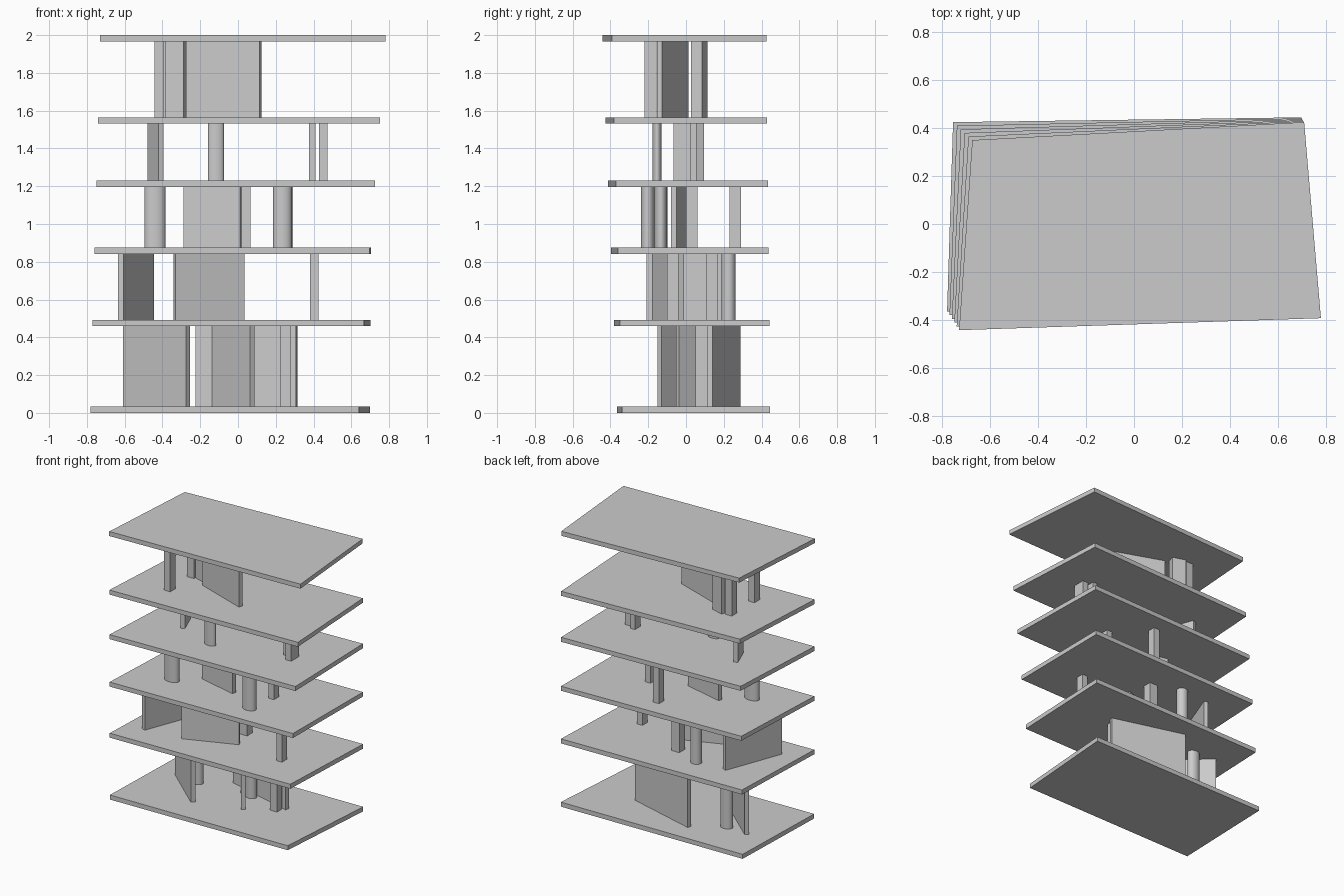
import bpy, math
from mathutils import Vector

cube = bpy.data.objects.get("Cube")
if cube:
    bpy.data.objects.remove(cube, do_unlink=True)

concrete = bpy.data.materials.new("light grey concrete")
concrete.use_nodes = True
GREY = (0.6, 0.6, 0.6, 1)
concrete.diffuse_color = GREY
concrete.node_tree.nodes["Principled BSDF"].inputs["Base Color"].default_value = GREY

SLAB = 0.033
SLAB_BOTTOMS = [0, 0.46, 0.842, 1.197, 1.531, 1.967]


def prism(name, outline, z0, z1):
    """Extrude a counter-clockwise plan outline between two heights."""
    n = len(outline)
    verts = [(x, y, z) for z in (z0, z1) for x, y in outline]
    faces = [tuple(reversed(range(n))), tuple(range(n, 2 * n))]
    faces += [(i, (i + 1) % n, (i + 1) % n + n, i + n) for i in range(n)]
    mesh = bpy.data.meshes.new(name)
    mesh.from_pydata(verts, [], faces)
    mesh.materials.append(concrete)
    obj = bpy.data.objects.new(name, mesh)
    bpy.context.collection.objects.link(obj)
    return obj


def wall(a, b, thickness=0.03):
    a, b = Vector(a), Vector(b)
    d = (b - a).normalized()
    side = Vector((-d.y, d.x)) * thickness / 2
    return [a - side, b - side, b + side, a + side]


def post(x0, x1, y0, y1):
    return [(x0, y0), (x1, y0), (x1, y1), (x0, y1)]


def oval(x, y, rx, ry, sides=32):
    turns = [2 * math.pi * i / sides for i in range(sides)]
    return [(x + rx * math.cos(t), y + ry * math.sin(t)) for t in turns]


# Floor slabs: each plan corner drifts evenly from ground to roof
ground = [(-0.78, -0.365), (0.64, -0.34), (0.70, 0.445), (-0.755, 0.425)]
roof = [(-0.73, -0.443), (0.78, -0.393), (0.71, 0.425), (-0.675, 0.35)]
for i, z in enumerate(SLAB_BOTTOMS):
    plan = [Vector(g).lerp(Vector(r), i / 5) for g, r in zip(ground, roof)]
    prism(f"floor_slab_{i}", plan, z, z + SLAB)

# Supports on each storey, from the ground up
storeys = [
    {"wall": [wall((-0.6, 0.155), (-0.265, -0.14)),
              wall((-0.22, 0.275), (0.31, 0.125)),
              wall((0.075, -0.045), (-0.125, 0.235))],
     "post": [post(0.225, 0.28, 0.05, 0.11)],
     "round_column": [oval(-0.42, 0.13, 0.045, 0.035), oval(0, 0.155, 0.04, 0.035)]},
    {"wall": [wall((-0.62, -0.205), (-0.46, 0.215)),
              wall((-0.335, -0.165), (0.03, -0.025))],
     "post": [post(-0.065, 0, 0.105, 0.17), post(0.38, 0.425, -0.1, -0.04)],
     "round_column": [oval(-0.24, 0.225, 0.04, 0.037)]},
    {"wall": [wall((-0.285, 0.01), (0.015, -0.065))],
     "post": [post(0.245, 0.29, 0, 0.06), post(0.015, 0.065, 0.23, 0.29)],
     "round_column": [oval(-0.44, -0.133, 0.055, 0.034),
                      oval(0.235, -0.203, 0.05, 0.036)]},
    {"wall": [wall((-0.465, 0.09), (-0.408, -0.055))],
     "post": [post(0.375, 0.41, -0.01, 0.055), post(0.43, 0.475, -0.065, 0.025)],
     "round_column": [oval(-0.117, -0.153, 0.043, 0.024)]},
    {"wall": [wall((0.12, -0.14), (-0.27, 0.0))],
     "post": [post(-0.443, -0.394, -0.22, -0.157), post(-0.44, -0.385, 0.04, 0.1),
              wall((-0.375, 0.085), (-0.28, 0.055), 0.06)],
     "round_column": []},
]
for level, supports in enumerate(storeys):
    z0, z1 = SLAB_BOTTOMS[level] + SLAB, SLAB_BOTTOMS[level + 1]
    for kind, plans in supports.items():
        for k, plan in enumerate(plans):
            obj = prism(f"storey_{level + 1}_{kind}_{k + 1}", plan, z0, z1)
            if kind == "round_column":
                bpy.ops.object.select_all(action="DESELECT")
                obj.select_set(True)
                bpy.context.view_layer.objects.active = obj
                bpy.ops.object.shade_smooth_by_angle(angle=math.radians(30))
